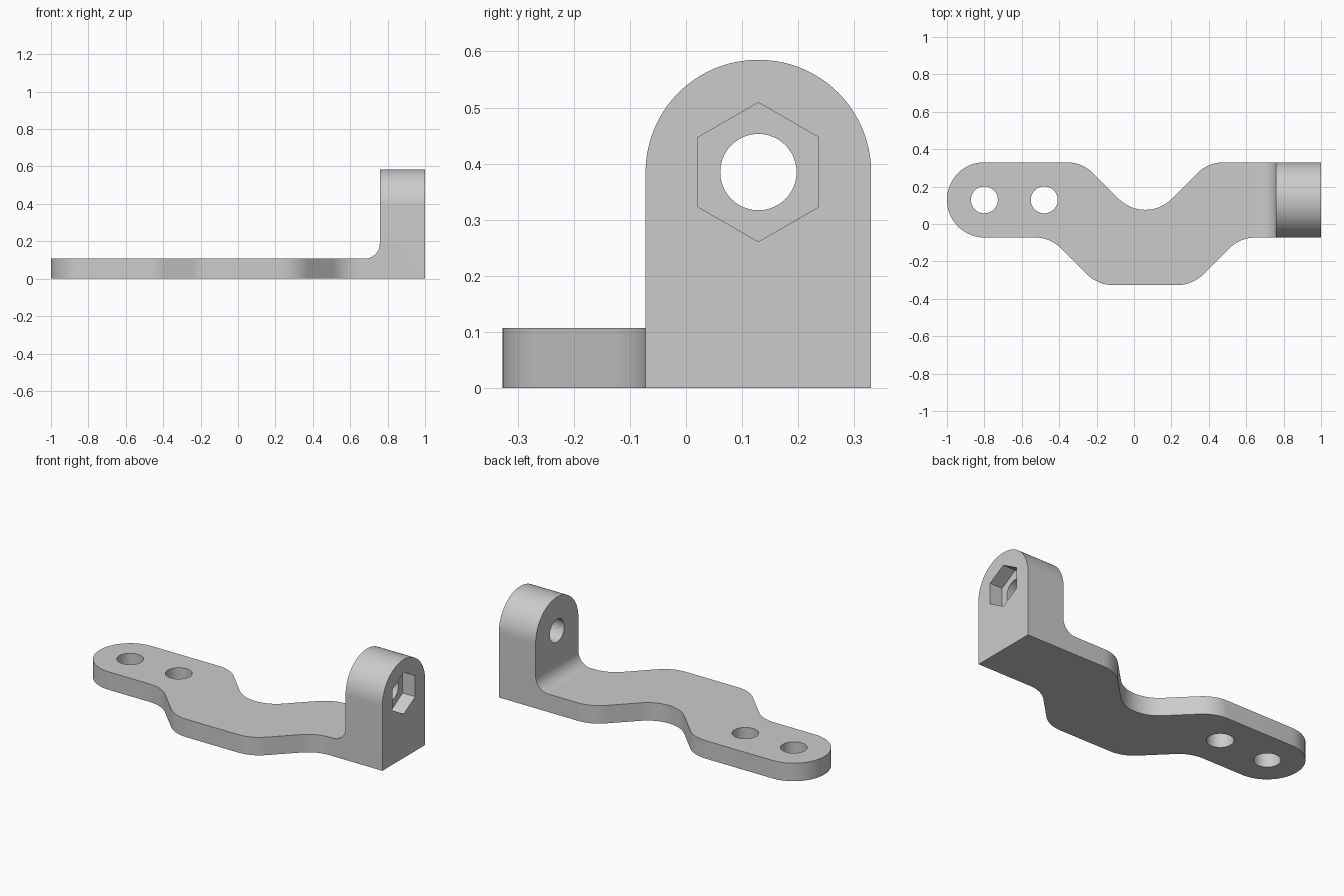
import bpy, bmesh, math
from mathutils import Vector

old = bpy.data.objects.get("Cube")
if old:
    bpy.data.objects.remove(old, do_unlink=True)

grey = bpy.data.materials.new("light_grey")
grey.use_nodes = True
COLOUR = (0.6, 0.6, 0.6, 1)
grey.diffuse_color = COLOUR
grey.node_tree.nodes["Principled BSDF"].inputs["Base Color"].default_value = COLOUR

THICK, BACK, FRONT = 0.107, 0.33, -0.072
MID = (BACK + FRONT) / 2
LUG_X, LUG_TOP, HOLE_Z = 0.758, 0.585, 0.385


def rounded(corners, steps=14):
    """Polygon outline from (u, v, radius) corners, each replaced by an arc."""
    out = []
    for i, (u, v, r) in enumerate(corners):
        p = Vector((u, v))
        if not r:
            out.append(p)
            continue
        a = (Vector(corners[i - 1][:2]) - p).normalized()
        b = (Vector(corners[(i + 1) % len(corners)][:2]) - p).normalized()
        half = math.acos(a.dot(b)) / 2
        centre = p + (a + b).normalized() * r / math.sin(half)
        start = p + a * r / math.tan(half) - centre
        end = p + b * r / math.tan(half) - centre
        first = math.atan2(start.y, start.x)
        sweep = math.atan2(start.x * end.y - start.y * end.x, start.dot(end))
        for k in range(steps + 1):
            t = first + sweep * k / steps
            out.append(centre + Vector((math.cos(t), math.sin(t))) * r)
    return out


def circle(u, v, r, n, turn=0):
    return [Vector((u + r * math.cos(turn + math.tau * k / n),
                    v + r * math.sin(turn + math.tau * k / n))) for k in range(n)]


def prism(name, outline, axis, lo, hi):
    """Extrude an outline along the given axis."""
    place = {"x": lambda p, w: (w, p.x, p.y),
             "y": lambda p, w: (p.x, w, p.y),
             "z": lambda p, w: (p.x, p.y, w)}[axis]
    bm = bmesh.new()
    rings = [[bm.verts.new(place(p, w)) for p in outline] for w in (lo, hi)]
    bm.faces.new(rings[0])
    bm.faces.new(rings[1])
    n = len(outline)
    for i in range(n):
        j = (i + 1) % n
        bm.faces.new((rings[0][i], rings[0][j], rings[1][j], rings[1][i]))
    bmesh.ops.recalc_face_normals(bm, faces=bm.faces)
    mesh = bpy.data.meshes.new(name)
    bm.to_mesh(mesh)
    bm.free()
    mesh.materials.append(grey)
    obj = bpy.data.objects.new(name, mesh)
    bpy.context.collection.objects.link(obj)
    return obj


def combine(target, tool, operation):
    """Apply a boolean and discard the tool."""
    mod = target.modifiers.new("combine", "BOOLEAN")
    mod.operation, mod.object, mod.solver = operation, tool, "EXACT"
    bpy.context.view_layer.objects.active = target
    bpy.ops.object.modifier_apply(modifier=mod.name)
    bpy.data.objects.remove(tool, do_unlink=True)


# Flat arm with a dog-leg bend and a round end
R, BEND = 0.2, 0.06
arm = rounded([
    (-1, FRONT, R), (BEND - 0.508, FRONT, R), (BEND - 0.253, -0.327, R),
    (BEND + 0.253, -0.327, R), (BEND + 0.508, FRONT, R), (0.9, FRONT, 0),
    (0.9, BACK, 0), (BEND + 0.337, BACK, R), (BEND + 0.083, 0.076, R - 0.001),
    (BEND - 0.083, 0.076, R - 0.001), (BEND - 0.337, BACK, R), (-1, BACK, R)])
bracket = prism("bracket", arm, "z", 0, THICK)

# Upright lug with a round top and a filleted foot
arch = rounded([(FRONT, 0, 0), (BACK, 0, 0), (BACK, LUG_TOP, R), (FRONT, LUG_TOP, R)], 28)
lug = prism("lug", arch, "x", 0.64, 1)
notch = rounded([(0.5, THICK, 0), (LUG_X, THICK, 0.08), (LUG_X, 0.8, 0), (0.5, 0.8, 0)])
combine(lug, prism("notch_cutter", notch, "y", -0.5, 0.5), "DIFFERENCE")
combine(bracket, lug, "UNION")

# Two mounting holes, the bolt hole and its hexagonal nut pocket
for x in (-0.8, -0.48):
    combine(bracket, prism("hole_cutter", circle(x, MID, 0.072, 48), "z", -0.1, 0.3), "DIFFERENCE")
combine(bracket, prism("bolt_cutter", circle(MID, HOLE_Z, 0.068, 48), "x", 0.6, 1.1), "DIFFERENCE")
combine(bracket, prism("nut_cutter", circle(MID, HOLE_Z, 0.124, 6, math.pi / 2), "x", 0.918, 1.1), "DIFFERENCE")

# Smooth curves, sharp edges
bpy.ops.object.select_all(action="DESELECT")
bracket.select_set(True)
bpy.context.view_layer.objects.active = bracket
bpy.ops.object.shade_smooth_by_angle(angle=math.radians(30))
